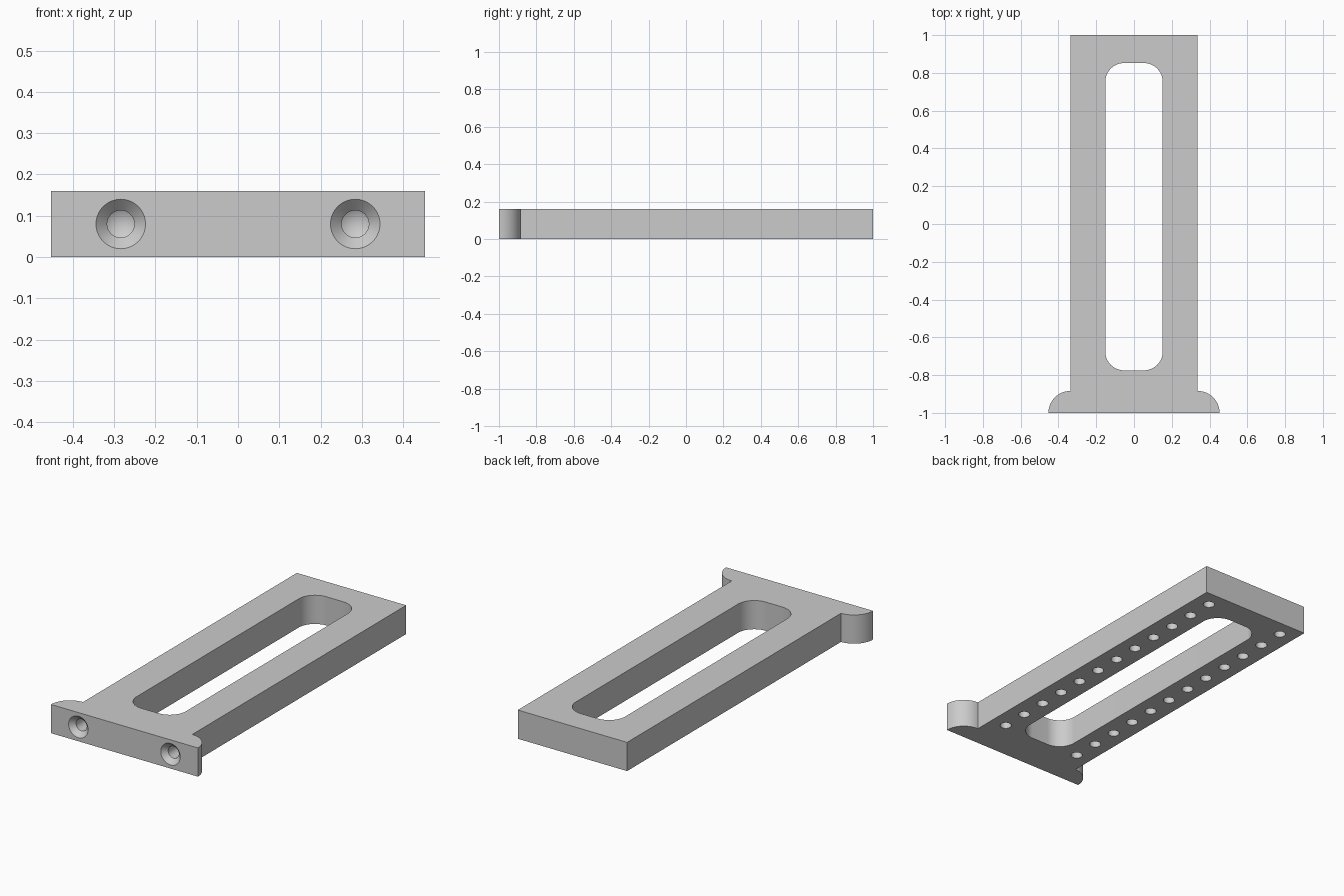
import bpy, bmesh, math
from mathutils import Matrix, Vector

if "Cube" in bpy.data.objects:
    bpy.data.objects.remove(bpy.data.objects["Cube"])

HEIGHT = 0.16
BODY_X = 0.337      # half width of the bar
FOOT_R = 0.116      # radius of the rounded foot flanges

grey = bpy.data.materials.new("plain grey")
grey.diffuse_color = (0.6, 0.6, 0.6, 1)
grey.use_nodes = True
grey.node_tree.nodes["Principled BSDF"].inputs["Base Color"].default_value = grey.diffuse_color


def arc(cx, cy, r, start, end, steps=20):
    angles = [math.radians(start + (end - start) * i / steps) for i in range(steps + 1)]
    return [(cx + r * math.cos(a), cy + r * math.sin(a)) for a in angles]


def add_prism(bm, outline, z0, z1):
    """Extrude a closed plan outline from z0 to z1."""
    low = [bm.verts.new((x, y, z0)) for x, y in outline]
    high = [bm.verts.new((x, y, z1)) for x, y in outline]
    bm.faces.new(low[::-1])
    bm.faces.new(high)
    for i in range(len(low)):
        j = (i + 1) % len(low)
        bm.faces.new((low[i], low[j], high[j], high[i]))


def add_drill(bm, profile, matrix, sides=40):
    """Revolve (radius, depth) pairs about z; the last pair is the drill tip."""
    rings = []
    for r, d in profile[:-1]:
        rings.append([bm.verts.new(matrix @ Vector((r * math.cos(math.tau * i / sides),
                                                    r * math.sin(math.tau * i / sides), d)))
                      for i in range(sides)])
    tip = bm.verts.new(matrix @ Vector((0, 0, profile[-1][1])))
    bm.faces.new(rings[0][::-1])
    for i in range(sides):
        j = (i + 1) % sides
        for a, b in zip(rings, rings[1:]):
            bm.faces.new((a[i], a[j], b[j], b[i]))
        bm.faces.new((rings[-1][i], rings[-1][j], tip))


def make_object(name, bm):
    bmesh.ops.recalc_face_normals(bm, faces=bm.faces)
    mesh = bpy.data.meshes.new(name)
    bm.to_mesh(mesh)
    bm.free()
    mesh.materials.append(grey)
    obj = bpy.data.objects.new(name, mesh)
    bpy.context.collection.objects.link(obj)
    return obj


# bar with quarter-round flanges at the front foot
right = arc(BODY_X, -1, FOOT_R, 0, 90) + [(BODY_X, 1)]
outline = right + [(-x, y) for x, y in reversed(right)]
bm = bmesh.new()
add_prism(bm, outline, 0, HEIGHT)
bracket = make_object("slotted_bracket", bm)

# long rounded slot
cutter = bmesh.new()
sx, y0, y1, r = 0.152, -0.775, 0.852, 0.1
slot = (arc(sx - r, y1 - r, r, 0, 90) + arc(-sx + r, y1 - r, r, 90, 180)
        + arc(-sx + r, y0 + r, r, 180, 270) + arc(sx - r, y0 + r, r, 270, 360))
add_prism(cutter, slot, -0.1, HEIGHT + 0.1)

for side in (-1, 1):
    # countersunk screw holes in the front face
    into_front = Matrix.Translation((side * 0.284, -1, 0.08)) @ Matrix.Rotation(-math.pi / 2, 4, 'X')
    add_drill(cutter, [(0.06, -0.02), (0.06, 0), (0.033, 0.027), (0.033, 0.15), (0, 0.17)], into_front)
    # row of blind holes in the underside
    for i in range(12):
        place = Matrix.Translation((side * 0.245, 0.908 - 0.152 * i, 0))
        add_drill(cutter, [(0.03, -0.02), (0.03, 0.09), (0, 0.107)], place, 28)

cut_tool = make_object("hole_cutter", cutter)
cut_tool.hide_render = True

# cut the holes and clean up
mod = bracket.modifiers.new("holes", 'BOOLEAN')
mod.operation = 'DIFFERENCE'
mod.solver = 'EXACT'
mod.object = cut_tool
bpy.context.view_layer.objects.active = bracket
bracket.select_set(True)
bpy.ops.object.modifier_apply(modifier=mod.name)
bpy.data.objects.remove(cut_tool, do_unlink=True)
bpy.ops.object.shade_smooth_by_angle(angle=math.radians(25))
